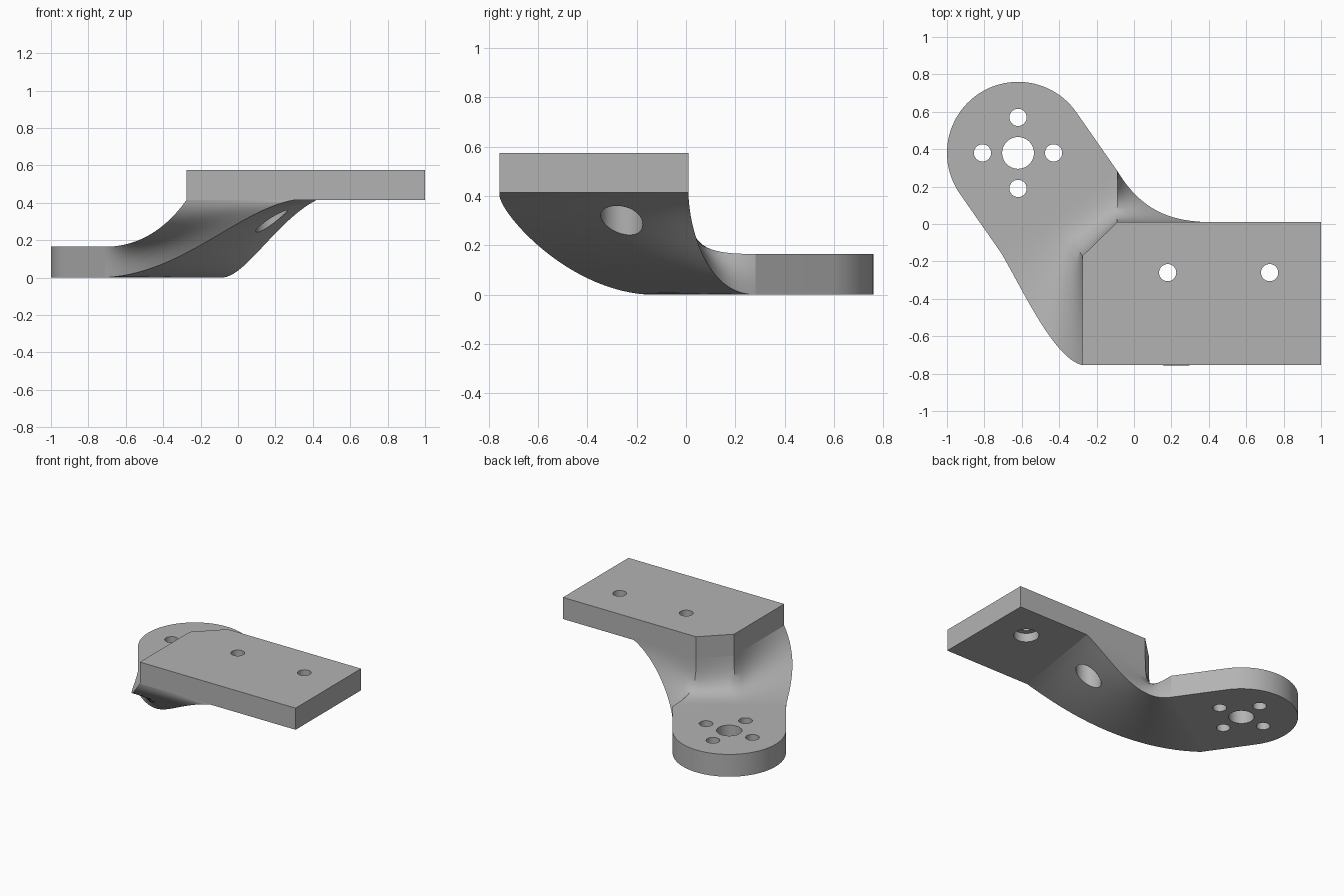
import bpy, bmesh
from math import cos, sin, pi, atan2
from mathutils import Vector

if "Cube" in bpy.data.objects:
    bpy.data.objects.remove(bpy.data.objects["Cube"])

GREY = (0.45, 0.45, 0.45, 1)
metal = bpy.data.materials.new("plain grey metal")
metal.use_nodes = True
metal.diffuse_color = GREY
metal.node_tree.nodes["Principled BSDF"].inputs["Base Color"].default_value = GREY


def add_object(name, bm):
    bmesh.ops.recalc_face_normals(bm, faces=bm.faces)
    mesh = bpy.data.meshes.new(name)
    bm.to_mesh(mesh)
    bm.free()
    mesh.materials.append(metal)
    obj = bpy.data.objects.new(name, mesh)
    bpy.context.collection.objects.link(obj)
    return obj


def skin(name, rings):
    """Join equal rings of points into a closed solid."""
    bm = bmesh.new()
    rows = [[bm.verts.new(p) for p in ring] for ring in rings]
    n = len(rows[0])
    for a, b in zip(rows, rows[1:]):
        for i in range(n):
            j = (i + 1) % n
            bm.faces.new((a[i], a[j], b[j], b[i]))
    bm.faces.new(rows[0])
    bm.faces.new(rows[-1])
    return add_object(name, bm)


def plate(name, outline, low, high):
    return skin(name, [[(x, y, z) for x, y in outline] for z in (low, high)])


def activate(obj):
    bpy.ops.object.select_all(action="DESELECT")
    obj.select_set(True)
    bpy.context.view_layer.objects.active = obj


def drill(obj, x, y, radius, low, high):
    bm = bmesh.new()
    bmesh.ops.create_cone(bm, cap_ends=True, segments=40, radius1=radius,
                          radius2=radius, depth=high - low)
    bmesh.ops.translate(bm, verts=bm.verts, vec=(x, y, (low + high) / 2))
    cutter = add_object("drill_cutter", bm)
    cutter.hide_render = True
    mod = obj.modifiers.new("hole", "BOOLEAN")
    mod.object, mod.operation, mod.solver = cutter, "DIFFERENCE", "EXACT"
    activate(obj)
    bpy.ops.object.modifier_apply(modifier=mod.name)
    bpy.data.objects.remove(cutter)


def bezier(points, t):
    pts = [Vector(p) for p in points]
    while len(pts) > 1:
        pts = [a.lerp(b, t) for a, b in zip(pts, pts[1:])]
    return pts[0]


# Round lower plate with a straight-sided tongue
LOW, TOP = 0.165, 0.415
cx, cy, radius = -0.62, 0.38, 0.38
across = Vector((0.82, 0.572)).normalized()
along = Vector((across.y, -across.x))
start = atan2(across.y, across.x)
outline = [(cx + radius * cos(start + pi * i / 48), cy + radius * sin(start + pi * i / 48))
           for i in range(49)]
for side in (-1, 1):
    corner = Vector((cx, cy)) + across * radius * side + along * 0.385
    outline.append(tuple(corner))
lower_plate = plate("lower_plate", outline, 0, LOW)
drill(lower_plate, cx, cy, 0.085, -0.1, 0.3)
for dx, dy in ((0.19, 0), (-0.19, 0), (0, 0.19), (0, -0.19)):
    drill(lower_plate, cx + dx, cy + dy, 0.046, -0.1, 0.3)

# Rectangular upper plate with one clipped corner
upper_plate = plate("upper_plate", [(-0.275, -0.755), (1, -0.755), (1, 0.01),
                                    (-0.09, 0.01), (-0.275, -0.17)], TOP, 0.575)

# Curved neck skinned along five rails
left, right = outline[-2], outline[-1]
upper_left = [(*left, LOW), (-0.6, -0.34, LOW), (-0.43, -0.72, 0.2), (-0.275, -0.755, TOP)]
upper_mid = [(-0.428, 0.05, LOW), (-0.35, -0.06, LOW), (-0.285, -0.16, 0.17), (-0.275, -0.17, TOP)]
upper_right = [(*right, LOW), (-0.09, 0.05, LOW), (-0.09, 0.01, 0.2), (-0.09, 0.01, TOP)]
lower_right = [(*right, 0), (0.04, 0.07, 0), (0.2, 0.01, 0.3), (0.42, 0.01, TOP)]
lower_left = [(*left, 0), (-0.3, -0.5, 0.02), (0, -0.78, 0.36), (0.3, -0.755, TOP)]
spans = ((upper_left, upper_mid, 8), (upper_mid, upper_right, 8), (upper_right, lower_right, 4),
         (lower_right, lower_left, 16), (lower_left, upper_left, 4))
STEPS = 28
rings = []
for s in range(STEPS + 1):
    t = s / STEPS
    rings.append([bezier(a, t).lerp(bezier(b, t), k / n) for a, b, n in spans for k in range(n)])
neck = skin("curved_neck", rings)

# Screw holes with wide recesses underneath, running through the neck
for x in (0.18, 0.725):
    drill(upper_plate, x, -0.26, 0.046, 0.3, 0.7)
    drill(upper_plate, x, -0.26, 0.085, 0.3, 0.48)
drill(neck, 0.18, -0.26, 0.085, -0.1, 0.6)

for obj in (lower_plate, upper_plate, neck):
    activate(obj)
    bpy.ops.object.shade_smooth_by_angle(angle=0.6)
